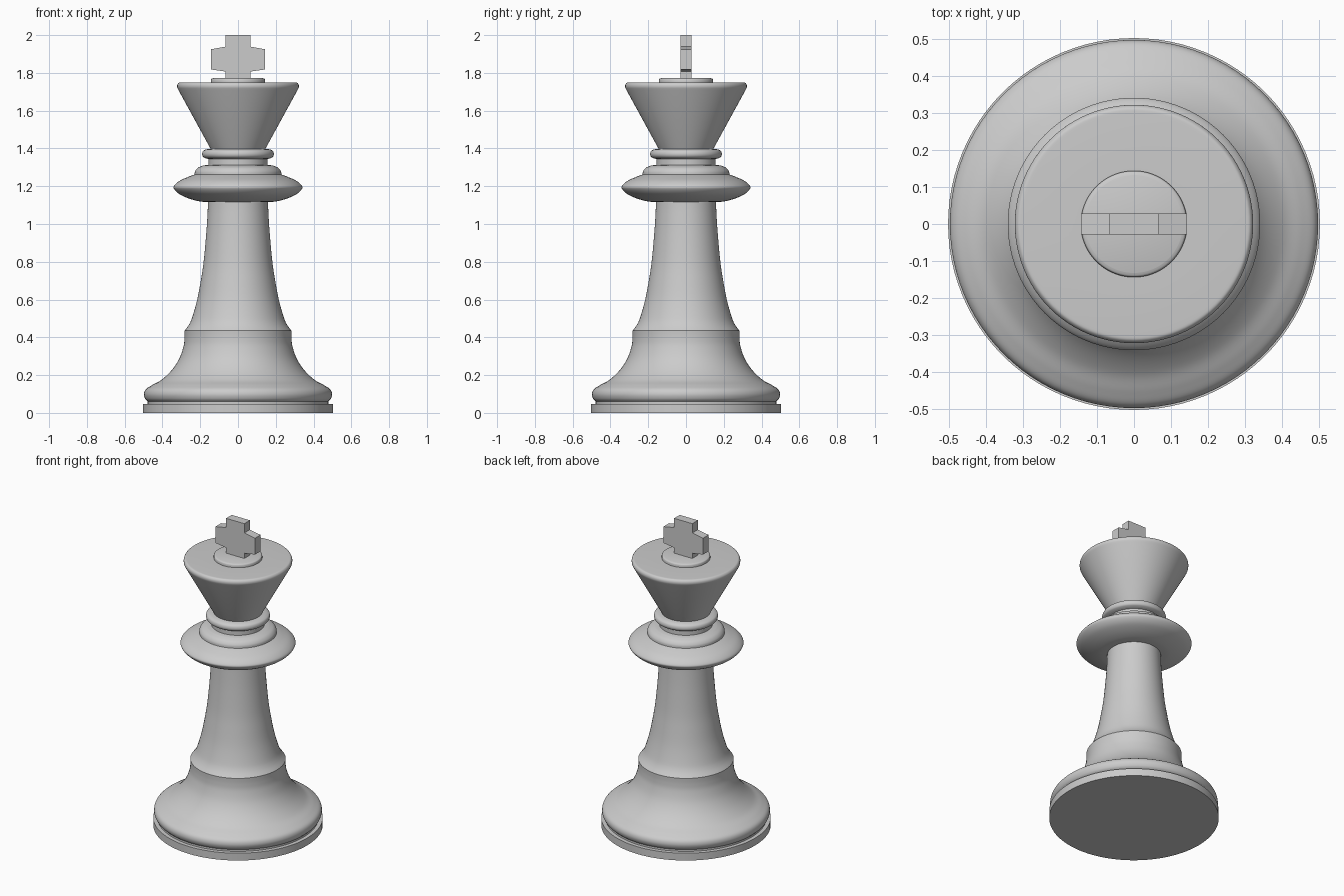
import bpy, bmesh, math

if "Cube" in bpy.data.objects:
    bpy.data.objects.remove(bpy.data.objects["Cube"])

SEGMENTS = 96


def smooth_path(pts, steps=6):
    """Catmull-Rom curve through the profile points."""
    ext = [pts[0]] + pts + [pts[-1]]
    out = []
    for i in range(1, len(ext) - 2):
        p0, p1, p2, p3 = ext[i - 1:i + 3]
        for s in range(steps):
            t = s / steps
            out.append(tuple(
                0.5 * (2 * b + (c - a) * t + (2 * a - 5 * b + 4 * c - d) * t * t
                       + (3 * b - a - 3 * c + d) * t ** 3)
                for a, b, c, d in zip(p0, p1, p2, p3)))
    return out + [pts[-1]]


def finish(name, bm, angle=None):
    bmesh.ops.recalc_face_normals(bm, faces=bm.faces)
    mesh = bpy.data.meshes.new(name)
    bm.to_mesh(mesh)
    bm.free()
    ob = bpy.data.objects.new(name, mesh)
    bpy.context.collection.objects.link(ob)
    if angle:
        bpy.ops.object.select_all(action='DESELECT')
        ob.select_set(True)
        bpy.context.view_layer.objects.active = ob
        bpy.ops.object.shade_smooth_by_angle(angle=math.radians(angle))
    return ob


def lathe(name, *sections):
    """Spin a (radius, z) profile; sections of 3+ points are curved."""
    prof = []
    for sec in sections:
        for p in (smooth_path(sec) if len(sec) > 2 else sec):
            if not prof or math.dist(p, prof[-1]) > 1e-5:
                prof.append(p)
    bm = bmesh.new()
    verts = [bm.verts.new((r, 0, z)) for r, z in prof]
    edges = [bm.edges.new(e) for e in zip(verts, verts[1:])]
    bmesh.ops.spin(bm, geom=verts + edges, axis=(0, 0, 1), cent=(0, 0, 0),
                   angle=math.tau, steps=SEGMENTS)
    bmesh.ops.remove_doubles(bm, verts=bm.verts, dist=1e-5)
    # point normals outward: the first faces decide, via a temporary closed shape
    ob = finish(name, bm, 35)
    mesh = ob.data
    if sum(f.normal.x * f.center.x + f.normal.y * f.center.y for f in mesh.polygons) < 0:
        mesh.flip_normals()
    return ob


# foot disc with groove
lathe("foot_disc", [(0, 0), (0.503, 0)], [(0.503, 0), (0.503, 0.048)],
      [(0.503, 0.048), (0.478, 0.048)], [(0.478, 0.048), (0.478, 0.06)])

# flared base
lathe("base", [(0.478, 0.06), (0.492, 0.075), (0.498, 0.1), (0.488, 0.125),
               (0.455, 0.147), (0.405, 0.175), (0.352, 0.225), (0.312, 0.285),
               (0.289, 0.35), (0.283, 0.395), (0.283, 0.435)])

# tapering stem
lathe("stem", [(0.283, 0.435), (0.259, 0.468), (0.241, 0.51), (0.216, 0.6),
               (0.197, 0.7), (0.182, 0.8), (0.168, 0.95), (0.161, 1.06), (0.159, 1.116)])

# wide collar with stepped top
lathe("collar", [(0.159, 1.116), (0.205, 1.12), (0.26, 1.135), (0.31, 1.158),
                 (0.338, 1.185), (0.338, 1.203), (0.31, 1.228), (0.265, 1.249), (0.23, 1.262)],
      [(0.23, 1.262), (0.227, 1.28), (0.212, 1.298), (0.185, 1.31)],
      [(0.185, 1.31), (0.157, 1.313)])

# neck and thin ring
lathe("neck_ring", [(0.157, 1.313), (0.157, 1.344)], [(0.157, 1.344), (0.172, 1.348)],
      [(0.172, 1.348), (0.185, 1.356), (0.19, 1.37), (0.185, 1.386), (0.17, 1.395)],
      [(0.17, 1.395), (0.145, 1.398)])

# conical crown with rounded rim
lathe("crown", [(0.145, 1.398), (0.317, 1.712)],
      [(0.317, 1.712), (0.322, 1.725), (0.321, 1.738), (0.313, 1.748), (0.3, 1.75)],
      [(0.3, 1.75), (0.144, 1.75)])

# button on top of the crown
lathe("top_button", [(0.144, 1.75), (0.144, 1.76)],
      [(0.144, 1.76), (0.141, 1.768), (0.132, 1.772)], [(0.132, 1.772), (0, 1.772)])

# flat cross finial, outline mirrored in x
half = [(0.066, 1.77), (0.066, 1.807), (0.143, 1.818), (0.143, 1.925),
        (0.066, 1.939), (0.066, 2.0)]
outline = half + [(-x, z) for x, z in reversed(half)]
bm = bmesh.new()
face = bm.faces.new([bm.verts.new((x, -0.029, z)) for x, z in outline])
ext = bmesh.ops.extrude_face_region(bm, geom=[face])
bmesh.ops.translate(bm, vec=(0, 0.058, 0),
                    verts=[v for v in ext["geom"] if isinstance(v, bmesh.types.BMVert)])
finish("cross_finial", bm)
